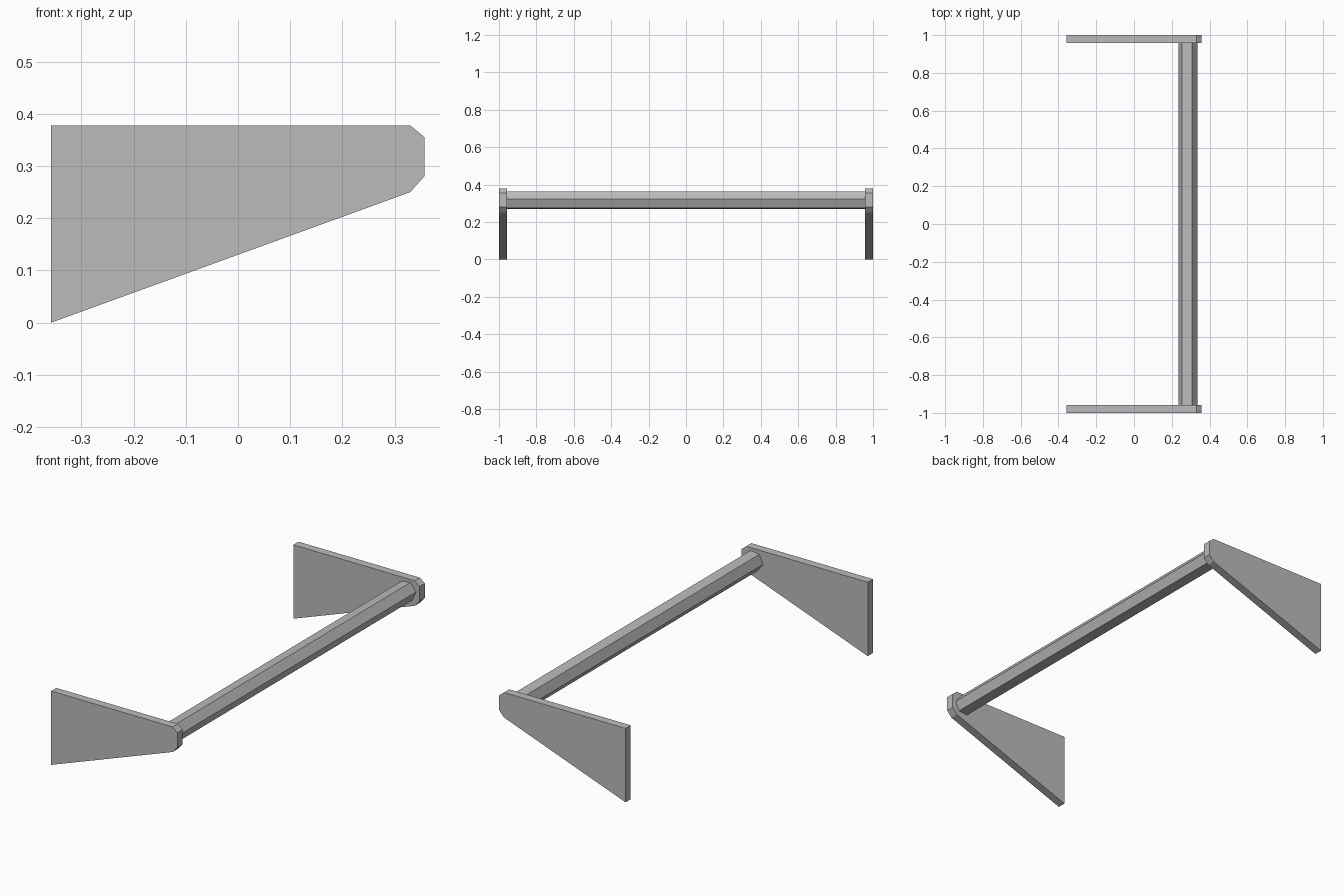
import bpy
import bmesh
from math import cos, sin, tau, radians
from mathutils import Vector

cube = bpy.data.objects.get("Cube")
if cube:
    bpy.data.objects.remove(cube)

# Single plain grey finish
GREY = (0.5, 0.5, 0.5, 1.0)
grey = bpy.data.materials.new("plain grey")
grey.use_nodes = True
grey.diffuse_color = GREY
grey.node_tree.nodes["Principled BSDF"].inputs["Base Color"].default_value = GREY


def extrude_profile(name, profile, y_start, y_end):
    """Solid prism from an (x, z) outline, running along y."""
    bm = bmesh.new()
    face = bm.faces.new([bm.verts.new((x, y_start, z)) for x, z in profile])
    result = bmesh.ops.extrude_face_region(bm, geom=[face])
    moved = [v for v in result["geom"] if isinstance(v, bmesh.types.BMVert)]
    bmesh.ops.translate(bm, verts=moved, vec=Vector((0, y_end - y_start, 0)))
    if face.is_valid and len(bm.faces) == len(profile) + 1:
        bm.faces.new(list(reversed([v for v in face.verts])))
    bmesh.ops.recalc_face_normals(bm, faces=bm.faces)
    mesh = bpy.data.meshes.new(name)
    bm.to_mesh(mesh)
    bm.free()
    mesh.materials.append(grey)
    obj = bpy.data.objects.new(name, mesh)
    bpy.context.collection.objects.link(obj)
    return obj


# Tapered end plates with a chamfered nose
HALF_LENGTH, THICKNESS = 1.0, 0.042
plate = [(-0.358, 0), (0.33, 0.25), (0.357, 0.28),
         (0.357, 0.356), (0.33, 0.378), (-0.358, 0.378)]
inner = HALF_LENGTH - THICKNESS
extrude_profile("front_plate", plate, -HALF_LENGTH, -inner)
extrude_profile("back_plate", plate, inner, HALF_LENGTH)

# Six-sided crossbar, turned slightly about its axis
RADIUS, CENTRE_X, CENTRE_Z, SIDES = 0.051, 0.286, 0.316, 6
angles = [tau * i / SIDES + radians(7) for i in range(SIDES)]
bar = [(CENTRE_X + RADIUS * cos(a), CENTRE_Z + RADIUS * sin(a)) for a in angles]
extrude_profile("crossbar", bar, -inner, inner)
